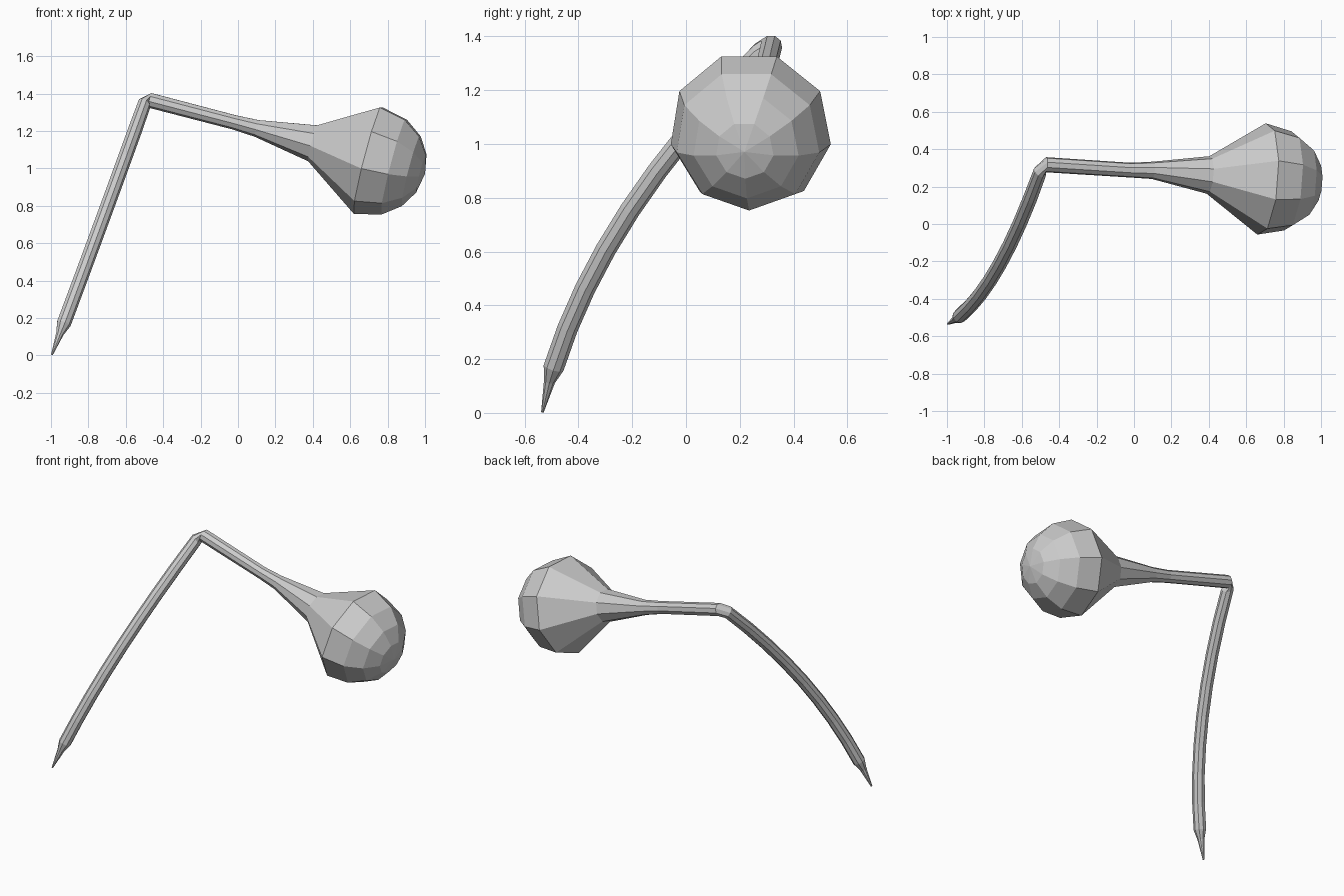
import bpy, bmesh, math
from mathutils import Vector

if "Cube" in bpy.data.objects:
    bpy.data.objects.remove(bpy.data.objects["Cube"])

SIDES = 9
stations = []  # (centre, radius, ring normal), from bulb end to tip

# Rounded end of the bulb
bulb_c = Vector((0.695, 0.24, 1.05))
axis = Vector((-1, 0.075, 0.26)).normalized()
for deg in (90, 69, 49, 27, 0):
    a = math.radians(deg)
    stations.append((bulb_c - axis * 0.316 * math.sin(a), 0.303 * math.cos(a), axis))

# Neck and slender upper segment up to the knee
for x, y, z, r in ((0.40, 0.262, 1.137, 0.102), (0.10, 0.287, 1.215, 0.047),
                   (-0.02, 0.288, 1.247, 0.040), (-0.472, 0.317, 1.365, 0.041)):
    stations.append((Vector((x, y, z)), r, axis))

# Curved lower segment
p0, p1, p2 = (Vector((-0.502, 0.278, 1.342)), Vector((-0.713, -0.31, 0.755)),
              Vector((-0.932, -0.492, 0.17)))
STEPS = 8
for i in range(STEPS + 1):
    t = i / STEPS
    c = p0 * (1 - t) ** 2 + p1 * 2 * t * (1 - t) + p2 * t * t
    n = ((p1 - p0) * (1 - t) + (p2 - p1) * t).normalized()
    if i == 0:
        n = (n + axis * 0.35).normalized()
    stations.append((c, 0.039, n))

# Pointed claw
claw_dir = Vector((-0.3, -0.17, -1)).normalized()
stations.append((Vector((-0.953, -0.508, 0.115)), 0.021, claw_dir))
stations.append((Vector((-0.995, -0.534, 0.003)), 0.005, claw_dir))

# Sweep the rings, carrying the vertex direction along the path
bm = bmesh.new()
u = Vector((0, 0, -1))
prev_n = axis
prev = None
for c, r, n in stations:
    u = prev_n.rotation_difference(n) @ u
    u = (u - n * u.dot(n)).normalized()
    v = n.cross(u)
    prev_n = n
    if r < 0.001:
        ring = [bm.verts.new(c)]
    else:
        ring = [bm.verts.new(c + (u * math.cos(k * math.tau / SIDES)
                                  + v * math.sin(k * math.tau / SIDES)) * r)
                for k in range(SIDES)]
    if prev:
        for k in range(SIDES):
            j = (k + 1) % SIDES
            if len(prev) == 1:
                bm.faces.new((prev[0], ring[k], ring[j]))
            else:
                bm.faces.new((prev[k], ring[k], ring[j], prev[j]))
    prev = ring
bm.faces.new(prev)
bmesh.ops.recalc_face_normals(bm, faces=bm.faces[:])

mesh = bpy.data.meshes.new("jointed_leg")
bm.to_mesh(mesh)
bm.free()
bpy.context.collection.objects.link(bpy.data.objects.new("jointed_leg", mesh))
